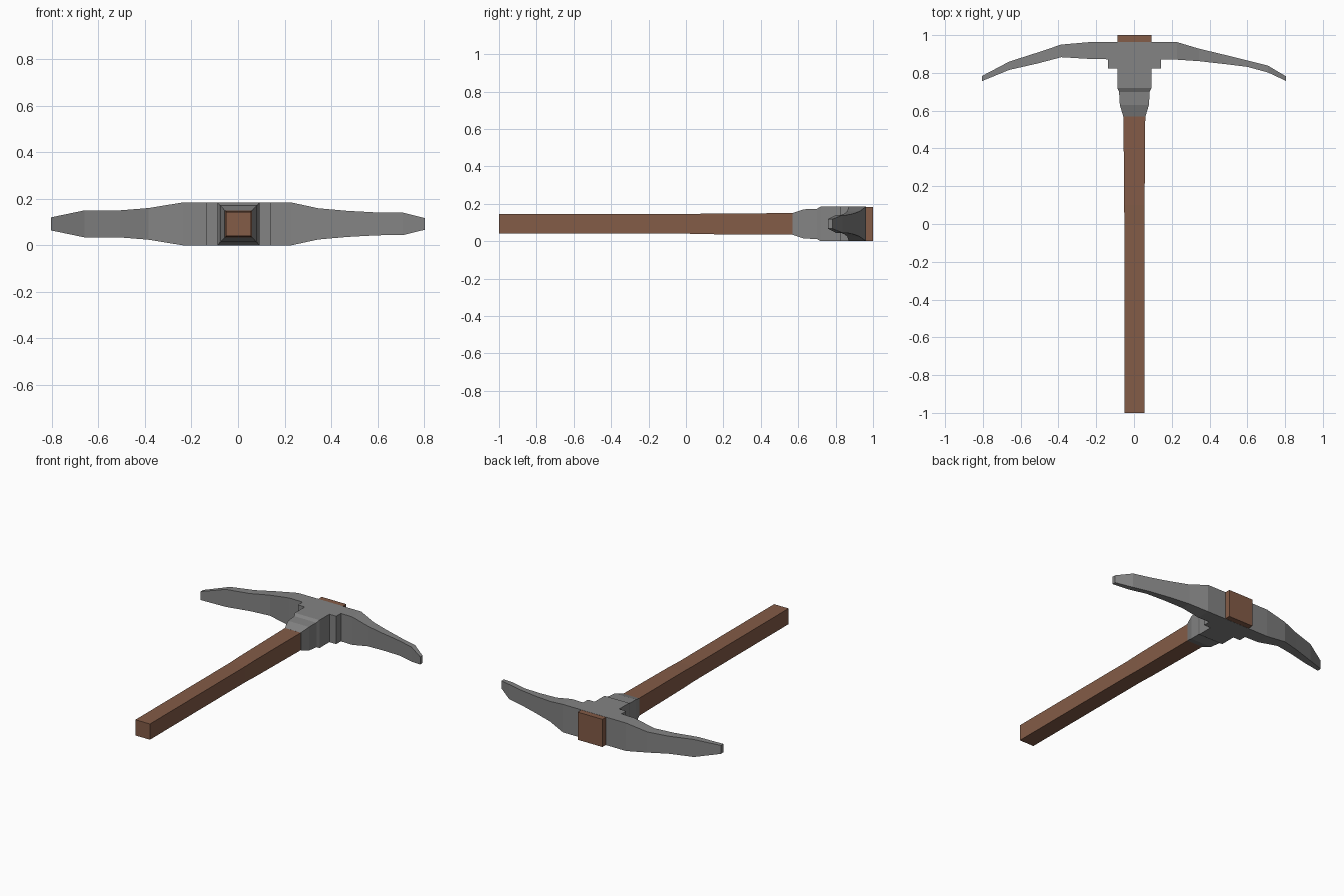
import bpy, bmesh

if "Cube" in bpy.data.objects:
    bpy.data.objects.remove(bpy.data.objects["Cube"])

MID = 0.0925  # height of the tool's centre line
CX = 0.002    # the handle sits a hair right of centre


def loft(name, rings, mat=None, cap_start=True, cap_end=True):
    """Skin a row of four-cornered rings into one flat-faced object."""
    bm = bmesh.new()
    loops = [[bm.verts.new(p) for p in ring] for ring in rings]
    for a, b in zip(loops, loops[1:]):
        for i in range(4):
            j = (i + 1) % 4
            bm.faces.new((a[i], a[j], b[j], b[i]))
    if cap_start:
        bm.faces.new(loops[0])
    if cap_end:
        bm.faces.new(loops[-1])
    bmesh.ops.dissolve_degenerate(bm, dist=1e-5, edges=bm.edges)
    bmesh.ops.recalc_face_normals(bm, faces=bm.faces)
    mesh = bpy.data.meshes.new(name)
    bm.to_mesh(mesh)
    bm.free()
    obj = bpy.data.objects.new(name, mesh)
    bpy.context.collection.objects.link(obj)
    if mat:
        mesh.materials.append(mat)
    return obj


def ring_y(y, w, h):
    """Rectangle across the handle, half width w and half height h."""
    return [(CX - w, y, MID - h), (CX + w, y, MID - h),
            (CX + w, y, MID + h), (CX - w, y, MID + h)]


def ring_x(x, y0, y1, h):
    """Rectangle across the blade."""
    return [(x, y0, MID - h), (x, y1, MID - h), (x, y1, MID + h), (x, y0, MID + h)]


def material(name, color):
    mat = bpy.data.materials.new(name)
    mat.diffuse_color = color
    mat.use_nodes = True
    mat.node_tree.nodes["Principled BSDF"].inputs["Base Color"].default_value = mat.diffuse_color
    return mat


wood = material("wood", (0.228, 0.106, 0.063, 1))
iron = material("iron", (0.228, 0.228, 0.228, 1))

# Wooden handle, slightly thicker towards the head
loft("handle", [ring_y(*s) for s in [
    (-1.0, 0.053, 0.052), (0.0, 0.053, 0.052),
    (0.10, 0.054, 0.055), (0.60, 0.058, 0.058)]], wood)

# Wide wooden end showing behind the head
loft("handle_end", [ring_y(0.95, 0.09, 0.0915), ring_y(1.0, 0.09, 0.0915)],
     wood, cap_start=False)

# Stepped socket and cheek block
loft("socket", [ring_y(*s) for s in [
    (0.57, 0.059, 0.058), (0.63, 0.077, 0.078), (0.70, 0.081, 0.081),
    (0.72, 0.09, 0.0925), (0.823, 0.09, 0.0925),
    (0.823, 0.14, 0.0925), (0.872, 0.14, 0.0925)]], iron, cap_end=False)

# Curved double blade: x, front y, back y, half height
loft("blade", [ring_x(*s) for s in [
    (-0.804, 0.757, 0.784, 0.028), (-0.66, 0.816, 0.86, 0.058),
    (-0.51, 0.850, 0.908, 0.058), (-0.385, 0.883, 0.95, 0.068),
    (-0.235, 0.874, 0.963, 0.0925), (-0.138, 0.872, 0.963, 0.0925),
    (0.142, 0.872, 0.963, 0.0925), (0.227, 0.870, 0.963, 0.0925),
    (0.345, 0.862, 0.928, 0.067), (0.47, 0.848, 0.898, 0.056),
    (0.60, 0.832, 0.866, 0.049), (0.71, 0.802, 0.838, 0.048),
    (0.804, 0.758, 0.782, 0.025)]], iron)
